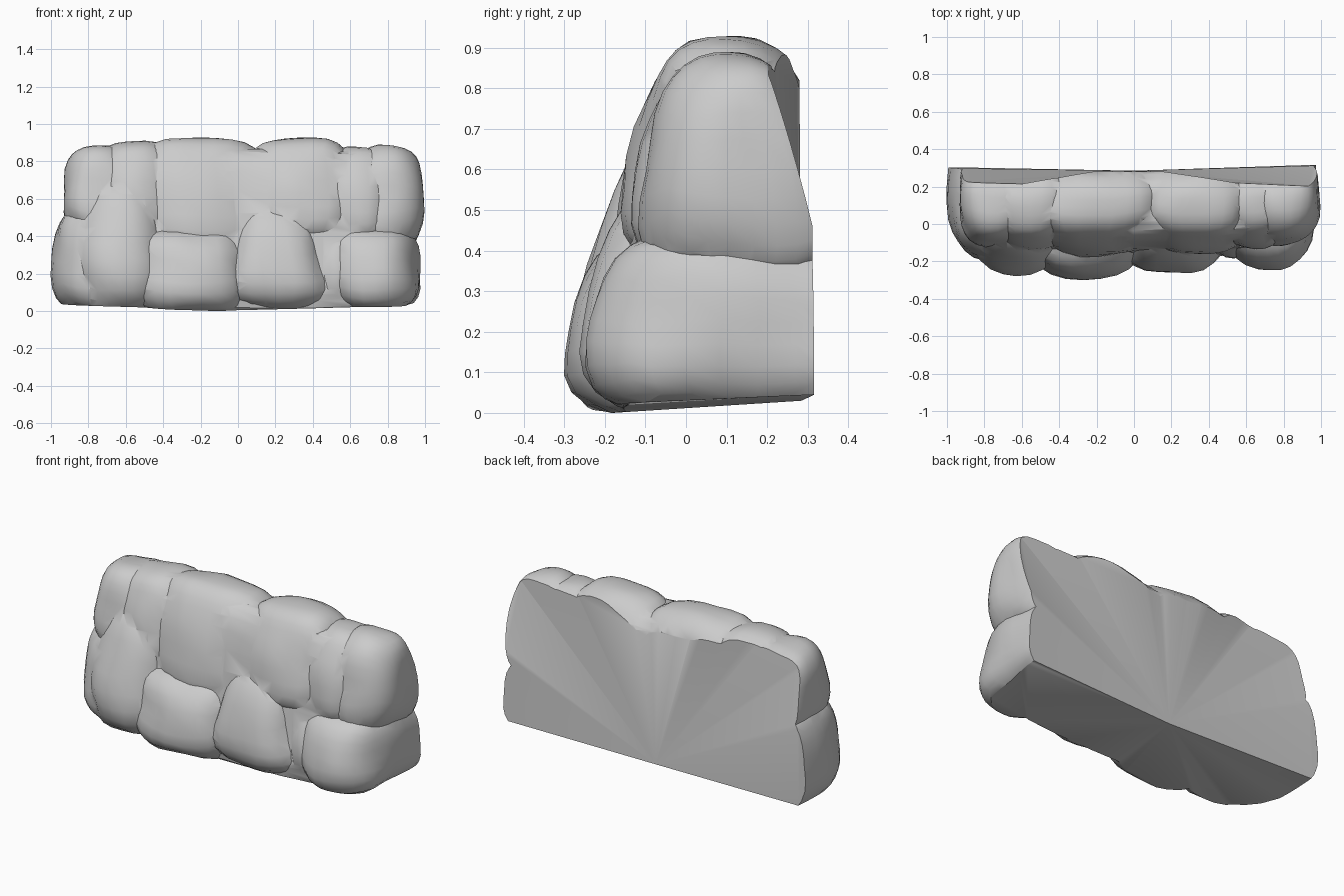
import bpy, bmesh
from mathutils import Vector, noise

if "Cube" in bpy.data.objects:
    bpy.data.objects.remove(bpy.data.objects["Cube"])


def new_object(name, bm):
    mesh = bpy.data.meshes.new(name)
    bmesh.ops.recalc_face_normals(bm, faces=bm.faces)
    bm.to_mesh(mesh)
    bm.free()
    obj = bpy.data.objects.new(name, mesh)
    bpy.context.collection.objects.link(obj)
    return obj


def stone(name, x, z, front, back, taper=0.0, lean=0.0, bow=0.05, n=3.0):
    """Rounded boulder: x and z ranges, front/back y given as (bottom, top)."""
    bm = bmesh.new()
    bmesh.ops.create_cube(bm, size=2)
    bmesh.ops.subdivide_edges(bm, edges=bm.edges[:], cuts=7, use_grid_fill=True)
    seed = Vector((x[0] * 7.3, z[0] * 5.1, x[1] * 3.7))
    for v in bm.verts:
        u = v.co / sum(abs(c) ** n for c in v.co) ** (1 / n)
        t = (u.z + 1) / 2
        f = front[0] + (front[1] - front[0]) * t + bow * u.x ** 2
        b = back[0] + (back[1] - back[0]) * t
        cx, hx = (x[0] + x[1]) / 2, (x[1] - x[0]) / 2
        p = Vector((cx + hx * u.x * (1 - taper * t) + lean * t,
                    (f + b) / 2 + (b - f) / 2 * u.y,
                    (z[0] + z[1]) / 2 + (z[1] - z[0]) / 2 * u.z))
        v.co = p + noise.noise_vector(p * 5 + seed) * 0.018
    return new_object(name, bm)


def combine(target, other, operation):
    mod = target.modifiers.new("combine", 'BOOLEAN')
    mod.operation = operation
    mod.solver = 'EXACT'
    mod.object = other
    bpy.context.view_layer.objects.active = target
    bpy.ops.object.modifier_apply(modifier=mod.name)
    bpy.data.objects.remove(other, do_unlink=True)


# Inner mass that closes the gaps between stones
wall = stone("rock_wall", (-0.9, 0.9), (-0.04, 0.865), (-0.21, -0.08), (0.45, 0.28), n=5, bow=0.03)

LOW, HIGH = (0.60, 0.46), (0.46, 0.27)
stones = [
    # Lower course, left to right
    stone("low_end_left", (-1.01, -0.45), (-0.03, 0.56), (-0.24, -0.17), LOW, 0.08, 0.0, 0.07),
    stone("low_left", (-0.95, -0.31), (-0.02, 0.74), (-0.345, -0.14), LOW, 0.25, 0.0, 0.08),
    stone("low_middle", (-0.64, 0.11), (-0.04, 0.47), (-0.335, -0.23), LOW, 0.1, 0.0, 0.04, 3.2),
    stone("low_right", (-0.15, 0.60), (-0.01, 0.61), (-0.32, -0.17), LOW, 0.45, -0.05, 0.05, 3.2),
    stone("low_gap", (0.34, 0.72), (-0.02, 0.5), (-0.21, -0.15), LOW, 0.2),
    stone("low_end_right", (0.46, 0.985), (-0.01, 0.46), (-0.285, -0.20), LOW, 0.06, -0.01, 0.07, 3.2),
    # Upper course, left to right
    stone("high_end_left", (-0.945, -0.54), (0.41, 0.89), (-0.16, -0.07), HIGH, 0.04, 0.01),
    stone("high_left", (-0.80, -0.30), (0.33, 0.91), (-0.18, -0.08), HIGH, 0.08),
    stone("high_middle", (-0.58, 0.20), (0.26, 0.93), (-0.22, -0.08), HIGH, 0.04, -0.02),
    stone("high_right", (0.02, 0.64), (0.34, 0.925), (-0.21, -0.08), HIGH, 0.04),
    stone("high_gap", (0.42, 0.86), (0.33, 0.875), (-0.17, -0.07), HIGH, 0.06),
    stone("high_end_right", (0.60, 0.995), (0.32, 0.885), (-0.15, -0.06), HIGH, 0.03),
]
for s in stones:
    combine(wall, s, 'UNION')

# Trimming block: back and base are shallow fans meeting at the bottom centre
apex = Vector((0, 0.285, 0.03))
back_rim = [(0.95, 0.316, 0.045), (0.96, 0.312, 0.46), (0.92, 0.205, 0.82), (0.5, 0.225, 0.78),
            (0.15, 0.28, 0.76), (-0.2, 0.28, 0.74), (-0.55, 0.22, 0.80), (-0.9, 0.225, 0.82),
            (-0.96, 0.298, 0.5), (-0.95, 0.303, 0.045)]
base_rim = [(-1.25, -0.6, 0.02), (-0.2, -0.6, -0.027), (1.25, -0.6, 0.01)]
bm = bmesh.new()
tip = bm.verts.new(apex)
back = [bm.verts.new(apex + (Vector(p) - apex) * 1.3) for p in back_rim]
base = [bm.verts.new(p) for p in base_rim]
loop = back + base
for a, b in zip(loop, loop[1:] + loop[:1]):
    bm.faces.new((tip, a, b))
top = [bm.verts.new((v.co.x, -0.6, v.co.z)) for v in back[1:-1]]
rear = back[1:-1]
for i in range(len(top) - 1):
    bm.faces.new((rear[i], top[i], top[i + 1], rear[i + 1]))
bm.faces.new((back[0], base[2], top[0], back[1]))
bm.faces.new((back[-1], back[-2], top[-1], base[0]))
bm.faces.new(base + top)
bmesh.ops.triangulate(bm, faces=bm.faces[:])
trim = new_object("trim_block", bm)
trim.hide_render = True
combine(wall, trim, 'INTERSECT')

# Smooth stones with crisp joints
bpy.ops.object.select_all(action='DESELECT')
wall.select_set(True)
bpy.context.view_layer.objects.active = wall
bpy.ops.object.shade_smooth_by_angle(angle=0.6)
